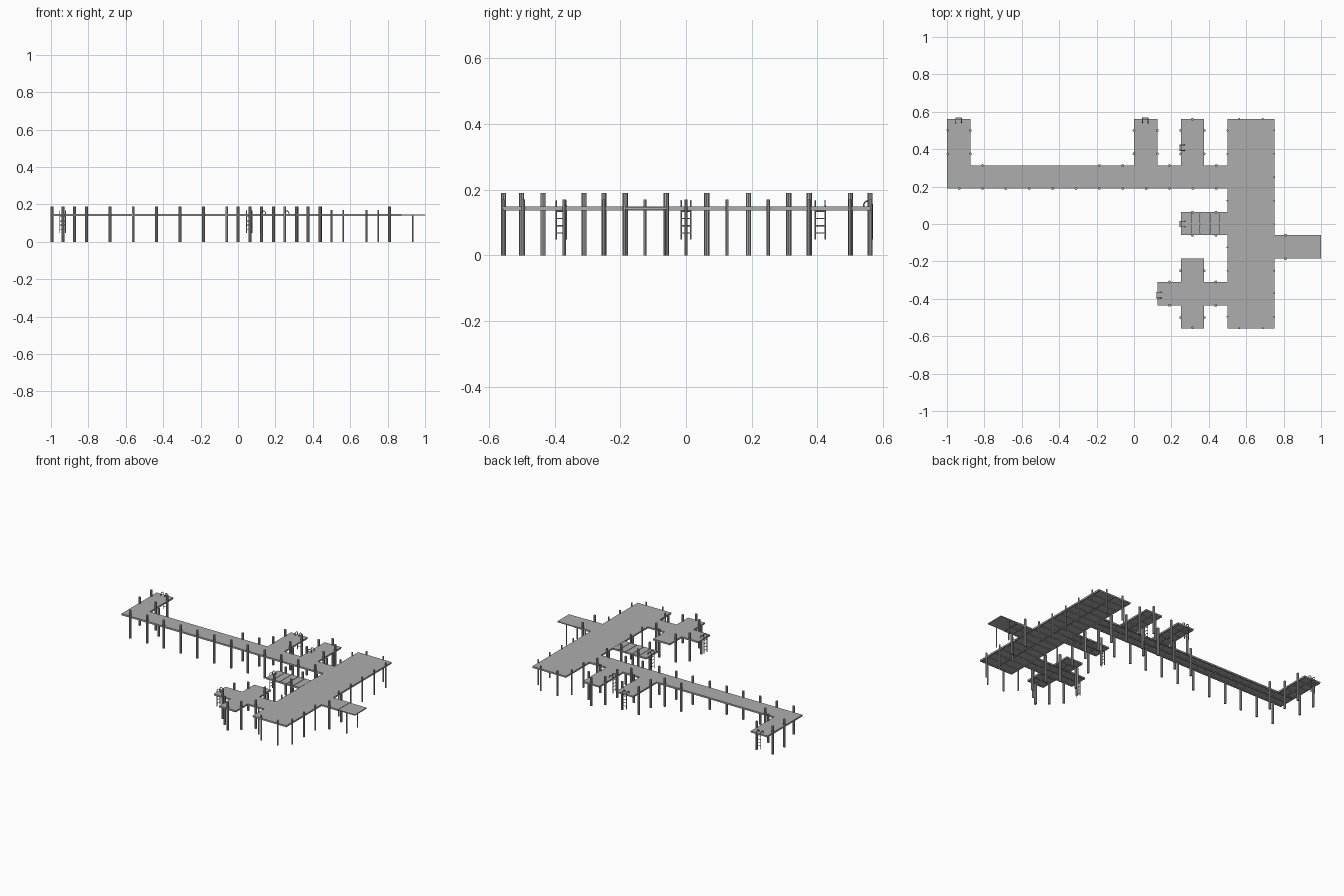
import bpy, bmesh, math
from mathutils import Vector, Matrix

if "Cube" in bpy.data.objects:
    bpy.data.objects.remove(bpy.data.objects["Cube"])

TOP, SLAB, LOW = 0.148, 0.142, 0.137

wood = bpy.data.materials.new("weathered grey")
wood.diffuse_color = (0.42, 0.42, 0.42, 1)
wood.use_nodes = True
wood.node_tree.nodes["Principled BSDF"].inputs["Base Color"].default_value = wood.diffuse_color


def box(bm, x0, x1, y0, y1, z0, z1):
    m = Matrix.Translation(((x0 + x1) / 2, (y0 + y1) / 2, (z0 + z1) / 2))
    m = m @ Matrix.Diagonal((x1 - x0, y1 - y0, z1 - z0, 1))
    bmesh.ops.create_cube(bm, size=1, matrix=m)


def rod(bm, a, b, r, n=8):
    a, b = Vector(a), Vector(b)
    d = b - a
    m = Matrix.Translation((a + b) / 2) @ d.to_track_quat('Z', 'Y').to_matrix().to_4x4()
    bmesh.ops.create_cone(bm, cap_ends=True, segments=n, radius1=r, radius2=r,
                          depth=d.length, matrix=m)


def finish(bm, name):
    me = bpy.data.meshes.new(name)
    bm.to_mesh(me)
    bm.free()
    me.materials.append(wood)
    ob = bpy.data.objects.new(name, me)
    bpy.context.collection.objects.link(ob)
    return ob


def deck(name, x0, x1, y0, y1, cuts=()):
    """Slab (optionally split into planks) on a frame of beams and joists."""
    bm = bmesh.new()
    xs = [x0, *cuts, x1]
    for a, b in zip(xs, xs[1:]):
        g = 0.0015 if cuts else 0
        box(bm, a + g, b - g, y0, y1, SLAB, TOP)
    w, e = 0.008, 0.0005
    a0, a1, b0, b1 = x0 + e, x1 - e, y0 + e, y1 - e
    along_x = x1 - x0 > y1 - y0
    # long beams: both edges and the middle
    for t in (0, 0.5, 1):
        if along_x:
            y = b0 + t * (b1 - b0 - w)
            box(bm, a0, a1, y, y + w, LOW, SLAB)
        else:
            x = a0 + t * (a1 - a0 - w)
            box(bm, x, x + w, b0, b1, LOW, SLAB)
    # cross joists
    n = max(1, round(max(x1 - x0, y1 - y0) / 0.0625))
    for i in range(n + 1):
        if along_x:
            x = a0 + i / n * (a1 - a0 - w)
            box(bm, x, x + w, b0, b1, LOW + 0.0005, SLAB)
        else:
            y = b0 + i / n * (b1 - b0 - w)
            box(bm, a0, a1, y, y + w, LOW + 0.0005, SLAB)
    finish(bm, name)


# Decks
deck("long_walkway", -1, 0.5, 0.19, 0.3125)
deck("far_left_jetty", -1, -0.875, 0.3125, 0.5625)
deck("middle_jetty", 0, 0.125, 0.3125, 0.5625)
deck("right_jetty", 0.25, 0.375, 0.3125, 0.5625)
deck("main_platform", 0.5, 0.75, -0.5575, 0.5625)
deck("plank_jetty", 0.25, 0.5, -0.06, 0.065, (0.304, 0.354, 0.404, 0.454))
deck("cross_walkway", 0.125, 0.5, -0.435, -0.31)
deck("cross_back_arm", 0.25, 0.375, -0.31, -0.185)
deck("cross_front_arm", 0.25, 0.375, -0.5575, -0.435)
deck("shore_walkway", 0.75, 0.875, -0.185, -0.06)
bm = bmesh.new()
box(bm, 0.875, 1, -0.185, -0.06, 0.140, 0.146)
finish(bm, "shore_end")

# Tall mooring piles
tall = [(-0.935 + 0.125 * i, 0.19) for i in range(12)]
tall += [(x, 0.3125) for x in (-0.81, -0.185, -0.06, 0.19, 0.44)]
tall += [(x, y) for x in (-0.995, -0.875, 0, 0.125, 0.25, 0.375) for y in (0.375, 0.5)]
tall += [(0.3125, 0.56), (0.3125, -0.555)]
tall += [(x, y) for x in (0.3125, 0.4375) for y in (-0.06, 0.063)]
tall += [(x, y) for x in (0.19, 0.4375) for y in (-0.31, -0.435)]
tall += [(x, y) for x in (0.25, 0.375) for y in (-0.25, -0.5)]
tall += [(0.81, -0.06), (0.81, -0.185)]
bm = bmesh.new()
for x, y in tall:
    rod(bm, (x, y, 0), (x, y, 0.19), 0.0078)
finish(bm, "mooring_piles")

# Shorter, slimmer piles round the main platform
short = [(0.5, y) for y in (0.5, 0.375, 0.125, -0.125, -0.25, -0.495)]
short += [(0.75, y) for y in (0.5, 0.375, 0.25, 0.125, 0, -0.25, -0.37, -0.495)]
short += [(x, y) for x in (0.5625, 0.6875) for y in (0.5625, -0.5575)]
bm = bmesh.new()
for x, y in short:
    rod(bm, (x, y, 0), (x, y, 0.17), 0.005)
finish(bm, "platform_piles")

# Thin supports below the shore end
bm = bmesh.new()
for y in (-0.18, -0.065):
    rod(bm, (0.935, y, 0), (0.935, y, 0.141), 0.0035)
finish(bm, "shore_supports")


def ladder(name, x, y, inward):
    """Hooked side rails and rungs; inward points onto the deck."""
    d = Vector((*inward, 0))
    s = Vector((-d.y, d.x, 0))
    base = Vector((x, y, 0)) - d * 0.004
    up = Vector((0, 0, 1))
    bm = bmesh.new()
    for side in (-1, 1):
        o = base + s * 0.015 * side
        pts = [o + up * 0.048, o + up * 0.153]
        for k in range(1, 7):
            a = math.pi * k / 6
            pts.append(o + d * 0.013 * (1 - math.cos(a)) + up * (0.153 + 0.013 * math.sin(a)))
        pts.append(pts[-1] - up * 0.007)
        for p, q in zip(pts, pts[1:]):
            rod(bm, p, q, 0.0024, 6)
    for z in (0.068, 0.09, 0.112, 0.134):
        rod(bm, base - s * 0.015 + up * z, base + s * 0.015 + up * z, 0.002, 6)
    finish(bm, name)


ladder("ladder_far_left", -0.9375, 0.5625, (0, -1))
ladder("ladder_middle", 0.0605, 0.5625, (0, -1))
ladder("ladder_right", 0.25, 0.408, (1, 0))
ladder("ladder_plank", 0.25, 0.0, (1, 0))
ladder("ladder_cross", 0.125, -0.38, (1, 0))
